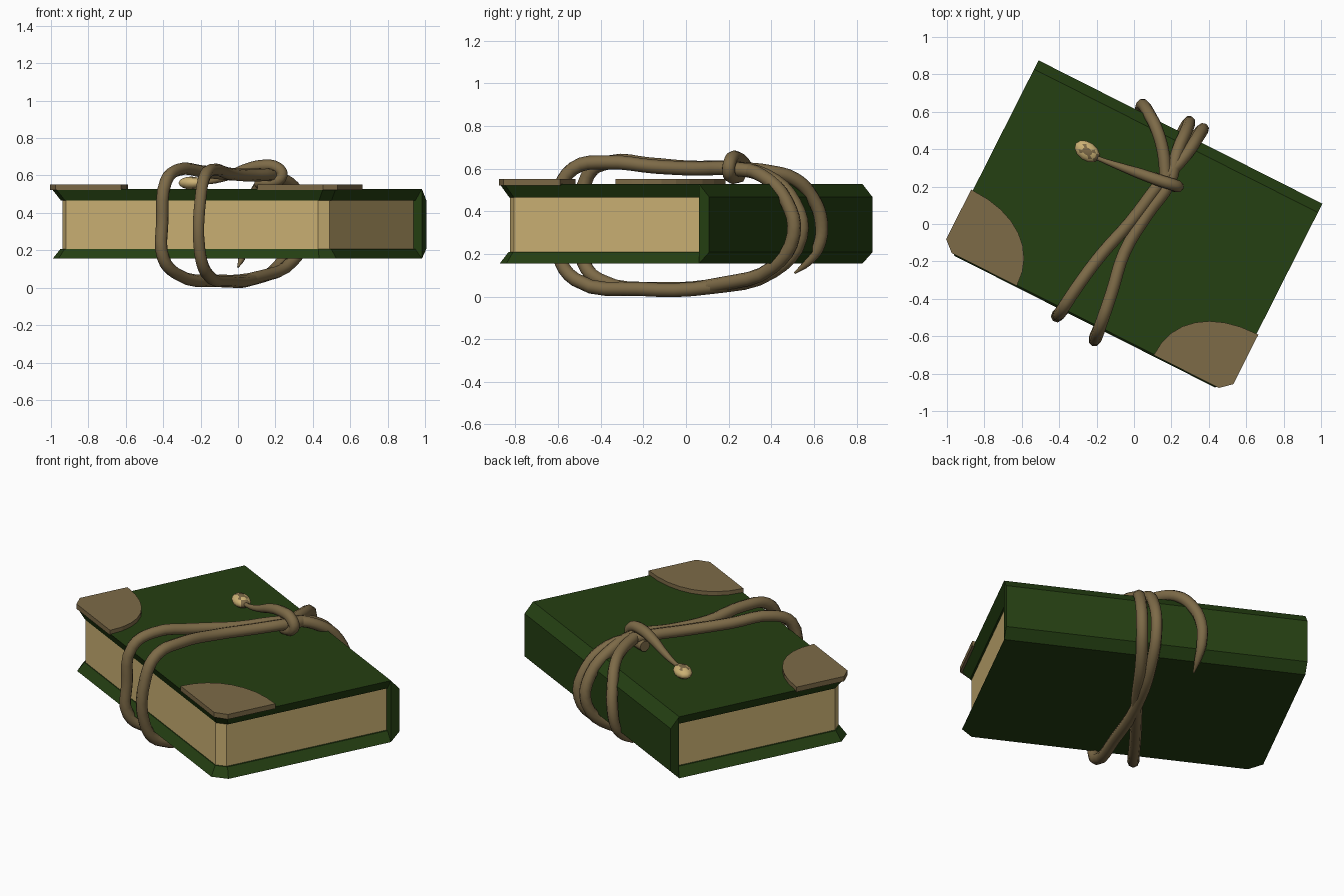
import bpy, bmesh, math
from mathutils import Vector

if "Cube" in bpy.data.objects:
    bpy.data.objects.remove(bpy.data.objects["Cube"])

TURN = math.radians(-26.8)   # the book lies turned on the ground


def material(name, rgb):
    m = bpy.data.materials.new(name)
    m.diffuse_color = (*rgb, 1)
    m.use_nodes = True
    m.node_tree.nodes["Principled BSDF"].inputs["Base Color"].default_value = m.diffuse_color
    return m


GREEN = material("cover green", (0.018, 0.050, 0.006))
BROWN = material("leather brown", (0.205, 0.145, 0.064))
TAN = material("page tan", (0.60, 0.44, 0.175))


def add_mesh(name, bm, mats, turn=TURN):
    bmesh.ops.recalc_face_normals(bm, faces=bm.faces)
    me = bpy.data.meshes.new(name)
    bm.to_mesh(me)
    bm.free()
    for m in mats:
        me.materials.append(m)
    ob = bpy.data.objects.new(name, me)
    ob.rotation_euler.z = turn
    bpy.context.collection.objects.link(ob)
    return ob


def loft(name, low, high, mat):
    """Solid between two outlines with equal point counts."""
    bm = bmesh.new()
    a = [bm.verts.new(p) for p in low]
    b = [bm.verts.new(p) for p in high]
    bm.faces.new(a)
    bm.faces.new(b)
    n = len(a)
    for i in range(n):
        bm.faces.new((a[i], a[(i + 1) % n], b[(i + 1) % n], b[i]))
    return add_mesh(name, bm, [mat])


def outline(hx, front, back, cut, z):
    """Rectangle with its two front corners cut off."""
    return [(-hx, back, z), (-hx, front + cut, z), (-hx + cut, front, z),
            (hx - cut, front, z), (hx, front + cut, z), (hx, back, z)]


# Covers, wider on their outer faces, and the page block
BACK = 0.498
loft("top_cover", outline(0.81, -0.545, BACK, 0.05, 0.465),
     outline(0.85, -0.575, BACK, 0.05, 0.528), GREEN)
loft("bottom_cover", outline(0.85, -0.585, BACK, 0.07, 0.155),
     outline(0.81, -0.55, BACK, 0.05, 0.208), GREEN)
loft("pages", outline(0.80, -0.545, BACK, 0.045, 0.20),
     outline(0.80, -0.545, BACK, 0.045, 0.47), TAN)

# Spine with bevelled long edges
spine = [(BACK, 0.155), (0.551, 0.208), (0.551, 0.467), (BACK, 0.528)]
loft("spine", [(-0.85, y, z) for y, z in spine],
     [(0.85, y, z) for y, z in spine], GREEN)

# Rounded leather corner plates, mirrored
for side, label in ((-1, "left"), (1, "right")):
    flat = [(0.86, -0.525), (0.80, -0.578)]
    for i in range(9):
        t = math.pi / 2 * i / 8
        flat.append((0.86 - 0.45 * math.cos(t) ** 0.9,
                     -0.578 + 0.35 * math.sin(t) ** 0.9))
    loft(label + "_corner_plate", [(side * x, y, 0.522) for x, y in flat],
         [(side * x, y, 0.552) for x, y in flat], BROWN)


def cord(name, pts, radius, closed=False):
    """Smooth round cord; points are x, y, z and an optional radius factor."""
    cu = bpy.data.curves.new(name, 'CURVE')
    cu.dimensions = '3D'
    cu.bevel_depth = radius
    cu.bevel_resolution = 2
    cu.resolution_u = 4
    cu.use_fill_caps = True
    sp = cu.splines.new('BEZIER')
    sp.bezier_points.add(len(pts) - 1)
    for bp, p in zip(sp.bezier_points, pts):
        bp.co = p[:3]
        bp.radius = p[3] if len(p) > 3 else 1
        bp.handle_left_type = bp.handle_right_type = 'AUTO'
    sp.use_cyclic_u = closed
    cu.materials.append(BROWN)
    ob = bpy.data.objects.new(name, cu)
    bpy.context.collection.objects.link(ob)
    bpy.ops.object.select_all(action='DESELECT')
    ob.select_set(True)
    bpy.context.view_layer.objects.active = ob
    bpy.ops.object.convert(target='MESH')
    bpy.ops.object.shade_smooth_by_angle(angle=math.radians(60))


# Two cord loops round the book, crossing underneath
cord("left_cord_loop", [
    (0.15, 0.23, 0.60), (-0.02, 0.01, 0.605), (-0.18, -0.17, 0.62),
    (-0.32, -0.36, 0.63), (-0.385, -0.46, 0.57), (-0.405, -0.485, 0.35),
    (-0.40, -0.48, 0.16), (-0.33, -0.40, 0.075), (-0.12, -0.13, 0.036),
    (0.12, 0.17, 0.06), (0.29, 0.41, 0.14), (0.365, 0.505, 0.29),
    (0.345, 0.47, 0.45), (0.27, 0.36, 0.565)], 0.033, True)
cord("right_cord_loop", [
    (0.19, 0.22, 0.60), (0.07, 0.05, 0.60), (-0.05, -0.15, 0.61),
    (-0.12, -0.37, 0.63), (-0.175, -0.53, 0.60), (-0.20, -0.60, 0.48),
    (-0.205, -0.60, 0.20), (-0.17, -0.52, 0.08), (-0.05, -0.22, 0.036),
    (0.08, 0.12, 0.045), (0.22, 0.41, 0.12), (0.29, 0.54, 0.28),
    (0.285, 0.51, 0.44), (0.23, 0.38, 0.565)], 0.033, True)

# Loose tail hanging over the spine to a point
cord("cord_tail", [
    (0.17, 0.25, 0.60), (0.155, 0.39, 0.585), (0.12, 0.51, 0.55),
    (0.08, 0.59, 0.47), (0.05, 0.635, 0.35), (0.035, 0.62, 0.23, 0.9),
    (0.02, 0.57, 0.16, 0.6), (0.0, 0.51, 0.11, 0.15)], 0.033)

# Knot wrapped over the loops, thinning out to the bead
cord("knot_cord", [
    (-0.25, 0.375, 0.565, 0.35), (-0.17, 0.342, 0.565, 0.4),
    (-0.07, 0.305, 0.59, 0.65), (0.03, 0.27, 0.63, 0.9),
    (0.13, 0.235, 0.652), (0.21, 0.21, 0.64), (0.235, 0.20, 0.60),
    (0.19, 0.21, 0.565), (0.10, 0.25, 0.565)], 0.032)

# Bead: tan ellipsoid with brown mottling in a checked pattern
bm = bmesh.new()
bmesh.ops.create_uvsphere(bm, u_segments=12, v_segments=8, radius=1)
for f in bm.faces:
    c = f.calc_center_median()
    f.material_index = int(c.x > 0.75 or (abs(c.x) < 0.4 and abs(c.y) < 0.45))
    f.smooth = True
for v in bm.verts:
    v.co = Vector((v.co.x * 0.075, v.co.y * 0.05, v.co.z * 0.034))
bead = add_mesh("bead", bm, [TAN, BROWN], math.radians(-35))
bead.location = (-0.25, 0.388, 0.56)
